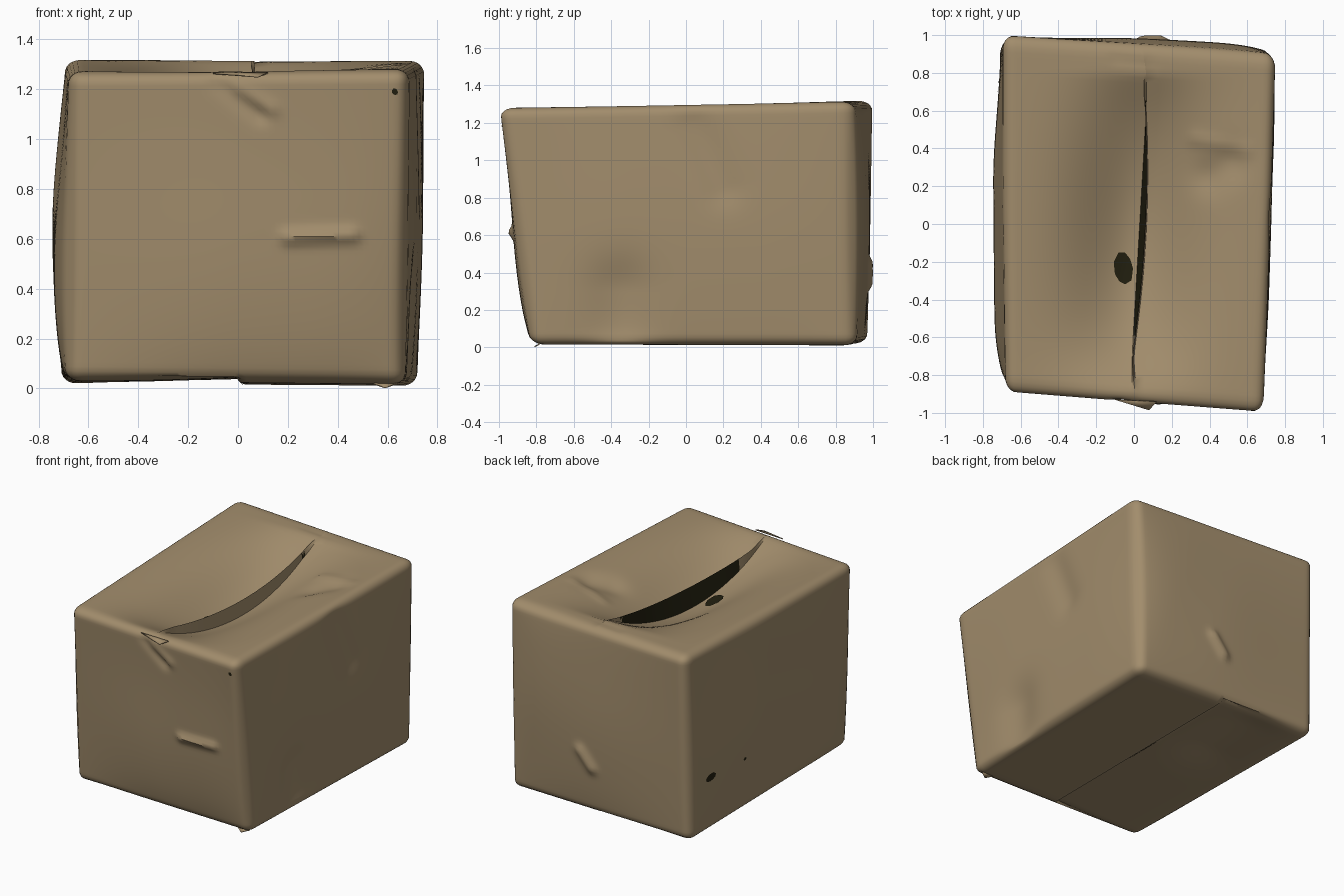
import bpy, bmesh, math
from mathutils import Vector
from mathutils.bvhtree import BVHTree

if "Cube" in bpy.data.objects:
    bpy.data.objects.remove(bpy.data.objects["Cube"])


def material(name, rgb):
    m = bpy.data.materials.new(name)
    m.use_nodes = True
    m.diffuse_color = (*rgb, 1)
    bsdf = m.node_tree.nodes["Principled BSDF"]
    bsdf.inputs["Base Color"].default_value = (*rgb, 1)
    bsdf.inputs["Roughness"].default_value = 0.9
    return m


CARD = material("cardboard", (0.36, 0.265, 0.15))
DARK = material("dark inside", (0.016, 0.014, 0.005))

# Box corners, keyed by the sign of x, y, z
CORNERS = {
    (-1, -1, -1): (-.69, -.81, .03), (1, -1, -1): (.67, -.83, .015),
    (-1, 1, -1): (-.71, .97, .02), (1, 1, -1): (.72, .91, .01),
    (-1, -1, 1): (-.68, -.89, 1.27), (1, -1, 1): (.685, -1.0, 1.28),
    (-1, 1, 1): (-.695, 1.0, 1.32), (1, 1, 1): (.75, .90, 1.315)}

# Dents and creases: axis, side, segment start, segment end, width, height
BUMPS = [
    (1, -1, (.2, .605), (.46, .615), .028, .025),
    (1, -1, (-.08, 1.23), (.09, 1.1), .035, -.02),
    (1, -1, (0, 1.2), (.13, 1.12), .03, .018),
    (1, -1, (0, .4), (.3, .4), .5, .035),
    (0, 1, (-.35, .1), (-.35, .3), .17, -.04),
    (0, 1, (.05, 1.2), (.2, .85), .1, -.02),
    (0, 1, (-.3, .6), (.4, .6), .55, .02),
    (0, -1, (-.5, .5), (.2, .65), .5, .05),
    (1, 1, (.05, .34), (.14, .45), .035, .025),
    (1, 1, (.15, .6), (.4, .7), .6, .04),
    (2, 1, (.3, .45), (.6, .39), .035, .01),
    (2, 1, (.4, .26), (.5, .32), .1, -.03),
    (2, 1, (-.12, .88), (.05, .85), .03, -.012),
    (2, -1, (-.35, .4), (-.35, .75), .2, -.03)]

CUTS = 63
STEP = 2 / (CUTS + 1)


def ridge(u, v, a, b, width):
    a, b, q = Vector(a), Vector(b), Vector((u, v))
    t = max(0, min(1, (q - a).dot(b - a) / (b - a).length_squared))
    return math.exp(-((q - a.lerp(b, t)).length / width) ** 2)


def place(p):
    """Round the cube edges, then stretch it to the skewed corners."""
    r = 0.08
    core = Vector([max(r - 1, min(1 - r, c)) for c in p])
    off = p - core
    if off.length > 1e-6:
        p = core + off.normalized() * min(r, off.length)
    out = Vector((0, 0, 0))
    for signs, corner in CORNERS.items():
        weight = math.prod((1 + s * c) / 2 for s, c in zip(signs, p))
        out += Vector(corner) * weight
    return out


def fold_top(p, w):
    """Sag both top flaps; the right one ends in a raised lip over the gap."""
    y = w.y
    fade = 1 - abs(p.y) ** 8
    sag = max(0, 1 - ((y + .05) / .85) ** 2)
    gap = .006 + .04 * max(0, 1 - (y / .7) ** 2)
    seam = .015 + .045 * y
    col = round(p.x / STEP)
    x = w.x + seam * (1 - abs(p.x))
    fall = math.exp(-((x - seam) / .33) ** 2)
    if col <= 0:
        drop = .23 * sag * fall
    elif col == 1:
        x, drop = seam + gap, .1 * sag
    else:
        if col == 2:
            x = seam + gap + .006
        drop = (.01 + .2 * sag) * fall
    drop *= 1 - abs(p.x) ** 8
    w.x += (x - w.x) * fade
    w.z -= drop * fade


# Crumpled box shell
bm = bmesh.new()
bmesh.ops.create_cube(bm, size=2)
bmesh.ops.subdivide_edges(bm, edges=bm.edges[:], cuts=CUTS, use_grid_fill=True)
local = {v: v.co.copy() for v in bm.verts}
for v, p in local.items():
    w = place(p)
    base = w.copy()
    for axis, side, a, b, width, height in BUMPS:
        if abs(p[axis] - side) < 1e-4:
            i, j = [k for k in range(3) if k != axis]
            window = (1 - abs(p[i]) ** 8) * (1 - abs(p[j]) ** 8)
            w[axis] += side * height * window * ridge(base[i], base[j], a, b, width)
    if p.z > .9999:
        fold_top(p, w)
    # Overlap of the bottom flaps
    if p.z < -.9999 and p.x < .01:
        w.z += .022 * max(0, 1 + p.x) ** 2
    v.co = w
bm.normal_update()

# Dark gap below the raised lip
for f in bm.faces:
    mid = sum((local[v] for v in f.verts), Vector()) / len(f.verts)
    y = f.calc_center_median().y
    if mid.z > .9999 and abs(mid.x - .5 * STEP) < STEP / 4 and -.6 < y < .65:
        f.material_index = 1

surface = BVHTree.FromBMesh(bm)


def finish(mesh_bm, name, *mats):
    mesh = bpy.data.meshes.new(name)
    mesh_bm.to_mesh(mesh)
    mesh_bm.free()
    ob = bpy.data.objects.new(name, mesh)
    bpy.context.collection.objects.link(ob)
    for m in mats:
        mesh.materials.append(m)
    bpy.ops.object.select_all(action='DESELECT')
    ob.select_set(True)
    bpy.context.view_layer.objects.active = ob
    bpy.ops.object.shade_smooth_by_angle(angle=math.radians(48))
    return ob


finish(bm, "box_shell", CARD, DARK)


def patch(name, center, axis, side, ru, rv, sides=9):
    """Thin dark tear that follows the shell."""
    out = Vector([side if k == axis else 0 for k in range(3)])
    i, j = [k for k in range(3) if k != axis]
    pb = bmesh.new()

    def vert(du, dv):
        q = Vector(center)
        q[i] += du
        q[j] += dv
        hit = surface.ray_cast(q + out * 3, -out)[0]
        return pb.verts.new((hit or q) + out * .005)

    hub = vert(0, 0)
    rings = []
    for scale in (.5, 1):
        ring = []
        for k in range(sides):
            t = math.tau * k / sides
            s = scale * (1 + .12 * math.sin(5 * k))
            ring.append(vert(ru * s * math.cos(t), rv * s * math.sin(t)))
        rings.append(ring)
    for k in range(sides):
        n = (k + 1) % sides
        pb.faces.new((hub, rings[0][k], rings[0][n]))
        pb.faces.new((rings[0][k], rings[1][k], rings[1][n], rings[0][n]))
    bmesh.ops.recalc_face_normals(pb, faces=pb.faces)
    pb.normal_update()
    if pb.faces[0].normal.dot(out) < 0:
        bmesh.ops.reverse_faces(pb, faces=pb.faces)
    finish(pb, name, DARK)


patch("top_tear", (-.055, -.235, 1), 2, 1, .05, .09)
patch("side_tear", (0, .75, .4), 0, -1, .05, .028)
patch("side_pinhole", (0, .4, .4), 0, -1, .014, .012)
patch("front_pinhole", (.63, 0, 1.19), 1, -1, .012, .014)
patch("bottom_slit", (.01, .1, 0), 2, -1, .011, .16)


# Loose paper corners along the seams
def tab(name, pts):
    tb = bmesh.new()
    tb.faces.new([tb.verts.new(p) for p in pts])
    ob = finish(tb, name, CARD)
    mod = ob.modifiers.new("thickness", 'SOLIDIFY')
    mod.thickness = .006
    mod.offset = 0


tab("front_top_tab", [(-.1, -.93, 1.264), (.12, -.94, 1.266), (.08, -.985, 1.25)])
tab("bottom_corner_tab", [(.54, -.78, .02), (.64, -.78, .02), (.59, -.81, .003)])
